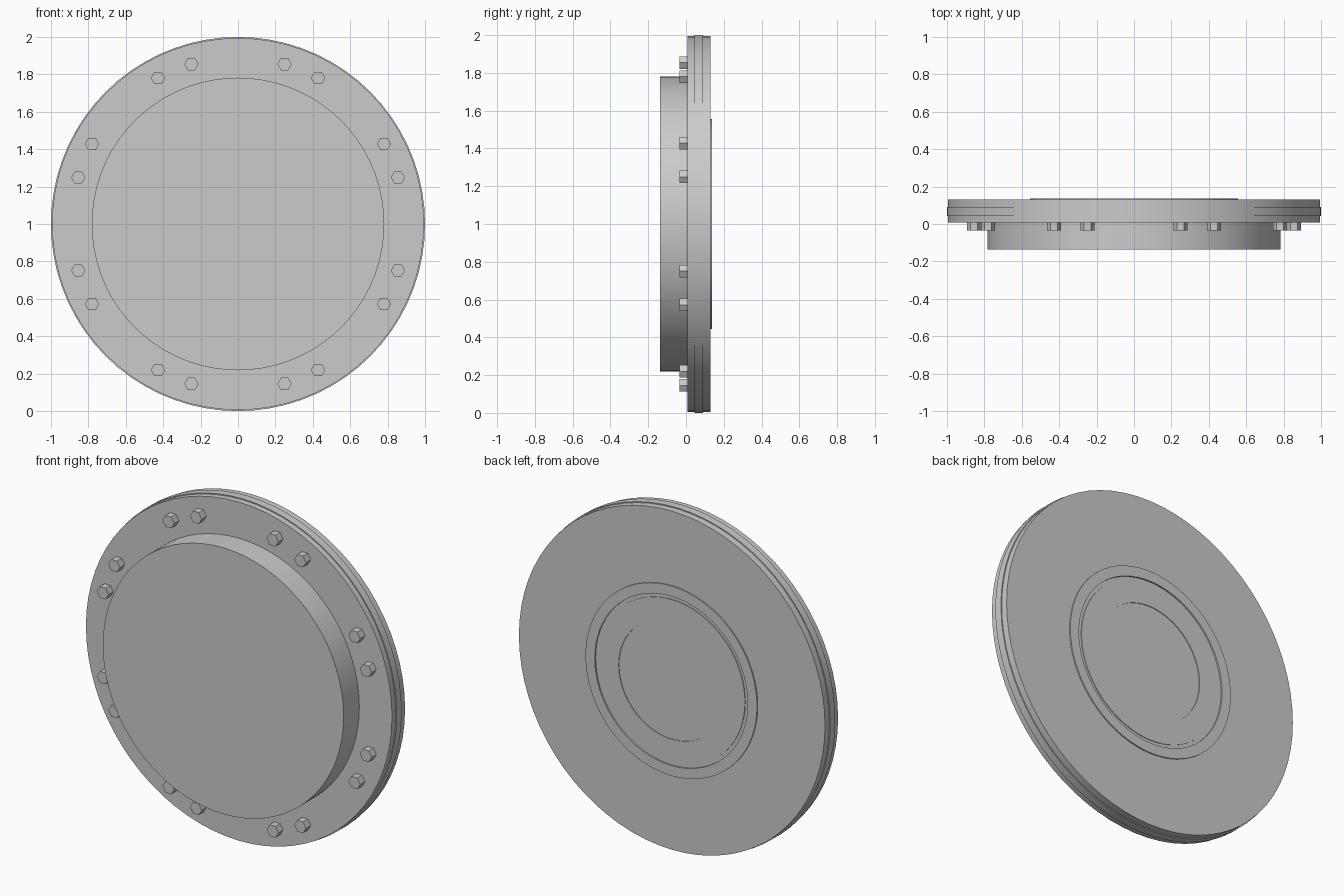
import bpy, math

if "Cube" in bpy.data.objects:
    bpy.data.objects.remove(bpy.data.objects["Cube"])

CZ = 1.0      # height of the disc axis
SEG = 72

steel = bpy.data.materials.new("plain grey")
steel.diffuse_color = (0.6, 0.6, 0.6, 1)
steel.use_nodes = True
steel.node_tree.nodes["Principled BSDF"].inputs["Base Color"].default_value = steel.diffuse_color


def finish(name, verts, faces, smooth=True):
    me = bpy.data.meshes.new(name)
    me.from_pydata(verts, [], faces)
    me.update()
    me.materials.append(steel)
    ob = bpy.data.objects.new(name, me)
    bpy.context.collection.objects.link(ob)
    if smooth:
        bpy.ops.object.select_all(action='DESELECT')
        ob.select_set(True)
        bpy.context.view_layer.objects.active = ob
        bpy.ops.object.shade_smooth_by_angle(angle=math.radians(30))
    return ob


def lathe(name, profile, n=SEG, cx=0.0, cz=CZ, phase=0.0, smooth=True):
    """Revolve (radius, y) points about the y axis, front to back, and cap both ends."""
    verts = []
    for r, y in profile:
        for k in range(n):
            a = phase + 2 * math.pi * k / n
            verts.append((cx + r * math.sin(a), y, cz + r * math.cos(a)))
    faces = []
    for i in range(len(profile) - 1):
        for k in range(n):
            m = (k + 1) % n
            faces.append((i * n + k, i * n + m, (i + 1) * n + m, (i + 1) * n + k))
    faces.append(tuple(reversed(range(n))))
    b = (len(profile) - 1) * n
    faces.append(tuple(range(b, b + n)))
    return finish(name, verts, faces, smooth)


# Flange and front cover in one turned body: proud middle band,
# low raised ring on the back with a shallow stepped floor inside
lathe("flange", [(0.782, -0.137), (0.782, 0.009), (0.994, 0.009),
                 (0.994, 0.044), (1.0, 0.044), (1.0, 0.09), (0.994, 0.09),
                 (0.994, 0.13), (0.557, 0.13), (0.557, 0.137), (0.497, 0.137),
                 (0.497, 0.128), (0.475, 0.128), (0.475, 0.132),
                 (0.345, 0.132), (0.345, 0.128)])

# Hexagonal bolt heads in eight pairs
count = 0
for k in range(8):
    for d in (-6.25, 6.25):
        a = math.radians(22.5 + 45 * k + d)
        count += 1
        lathe(f"bolt_{count}", [(0.038, -0.035), (0.038, 0.012)], n=6,
              cx=0.89 * math.sin(a), cz=CZ + 0.89 * math.cos(a),
              phase=math.radians(30), smooth=False)
